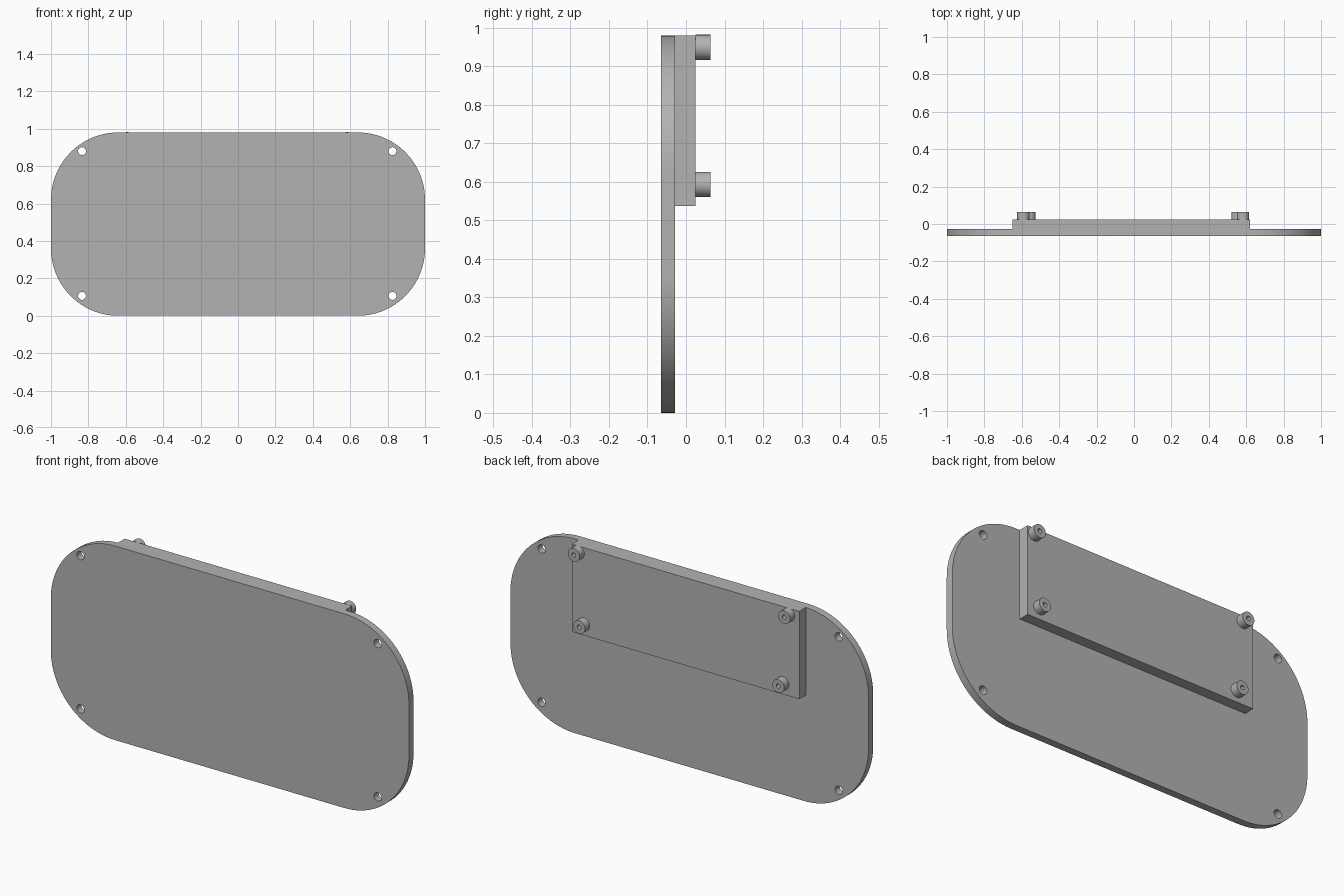
import bpy, bmesh
from math import sin, cos, pi, radians

if "Cube" in bpy.data.objects:
    bpy.data.objects.remove(bpy.data.objects["Cube"], do_unlink=True)

grey = bpy.data.materials.new("plain grey")
grey.use_nodes = True
colour = (0.45, 0.45, 0.45, 1)
grey.diffuse_color = colour
grey.node_tree.nodes["Principled BSDF"].inputs["Base Color"].default_value = colour

HEIGHT = 0.98
FRONT, PLATE_BACK, BLOCK_BACK, BOSS_BACK = -0.065, -0.028, 0.025, 0.063


def arc(cx, cz, r, start=0.0, sweep=2 * pi, steps=32, closed=True):
    count = steps if closed else steps + 1
    return [(cx + r * cos(start + sweep * i / steps),
             cz + r * sin(start + sweep * i / steps)) for i in range(count)]


def slab(name, outlines, y0, y1):
    """Extrude x-z outlines (first solid, the rest holes) from y0 to y1."""
    curve = bpy.data.curves.new(name, "CURVE")
    curve.dimensions = "2D"
    curve.fill_mode = "BOTH"
    curve.extrude = (y1 - y0) / 2
    for pts in outlines:
        spline = curve.splines.new("POLY")
        spline.points.add(len(pts) - 1)
        for point, (x, z) in zip(spline.points, pts):
            point.co = (x, z, 0, 1)
        spline.use_cyclic_u = True
    temp = bpy.data.objects.new(name + " outline", curve)
    bpy.context.collection.objects.link(temp)
    bpy.context.view_layer.update()
    graph = bpy.context.evaluated_depsgraph_get()
    mesh = bpy.data.meshes.new_from_object(temp.evaluated_get(graph))
    bpy.data.objects.remove(temp, do_unlink=True)
    bpy.data.curves.remove(curve)

    # Stand the flat shape upright and close its seams
    bm = bmesh.new()
    bm.from_mesh(mesh)
    for v in bm.verts:
        x, z, depth = v.co
        v.co = (x, (y0 + y1) / 2 - depth, z)
    bmesh.ops.remove_doubles(bm, verts=bm.verts, dist=1e-5)
    bmesh.ops.recalc_face_normals(bm, faces=bm.faces)
    bm.to_mesh(mesh)
    bm.free()
    mesh.materials.clear()
    mesh.materials.append(grey)
    obj = bpy.data.objects.new(name, mesh)
    bpy.context.collection.objects.link(obj)
    bpy.ops.object.select_all(action="DESELECT")
    obj.select_set(True)
    bpy.context.view_layer.objects.active = obj
    bpy.ops.object.shade_smooth_by_angle(angle=radians(30))
    return obj


# Front plate: rounded corners and four screw holes
R = 0.36
corners = [(1 - R, HEIGHT - R), (R - 1, HEIGHT - R), (R - 1, R), (1 - R, R)]
outline = []
for i, (cx, cz) in enumerate(corners):
    outline += arc(cx, cz, R, i * pi / 2, pi / 2, 24, closed=False)
holes = [arc(x, z, 0.021) for x in (-0.834, 0.826) for z in (0.106, 0.88)]
slab("front_plate", [outline] + holes, FRONT, PLATE_BACK)

# Raised block on the upper back
left, right, low = 0.62, -0.65, 0.537
slab("back_block", [[(right, low), (left, low), (left, HEIGHT), (right, HEIGHT)]],
     PLATE_BACK, BLOCK_BACK)

# Hollow screw bosses on the block
bosses = {"upper_left": (0.583, 0.949), "upper_right": (-0.592, 0.949),
          "lower_left": (0.553, 0.593), "lower_right": (-0.559, 0.593)}
for place, (x, z) in bosses.items():
    slab(place + "_boss", [arc(x, z, 0.033), arc(x, z, 0.011)],
         BLOCK_BACK, BOSS_BACK)
